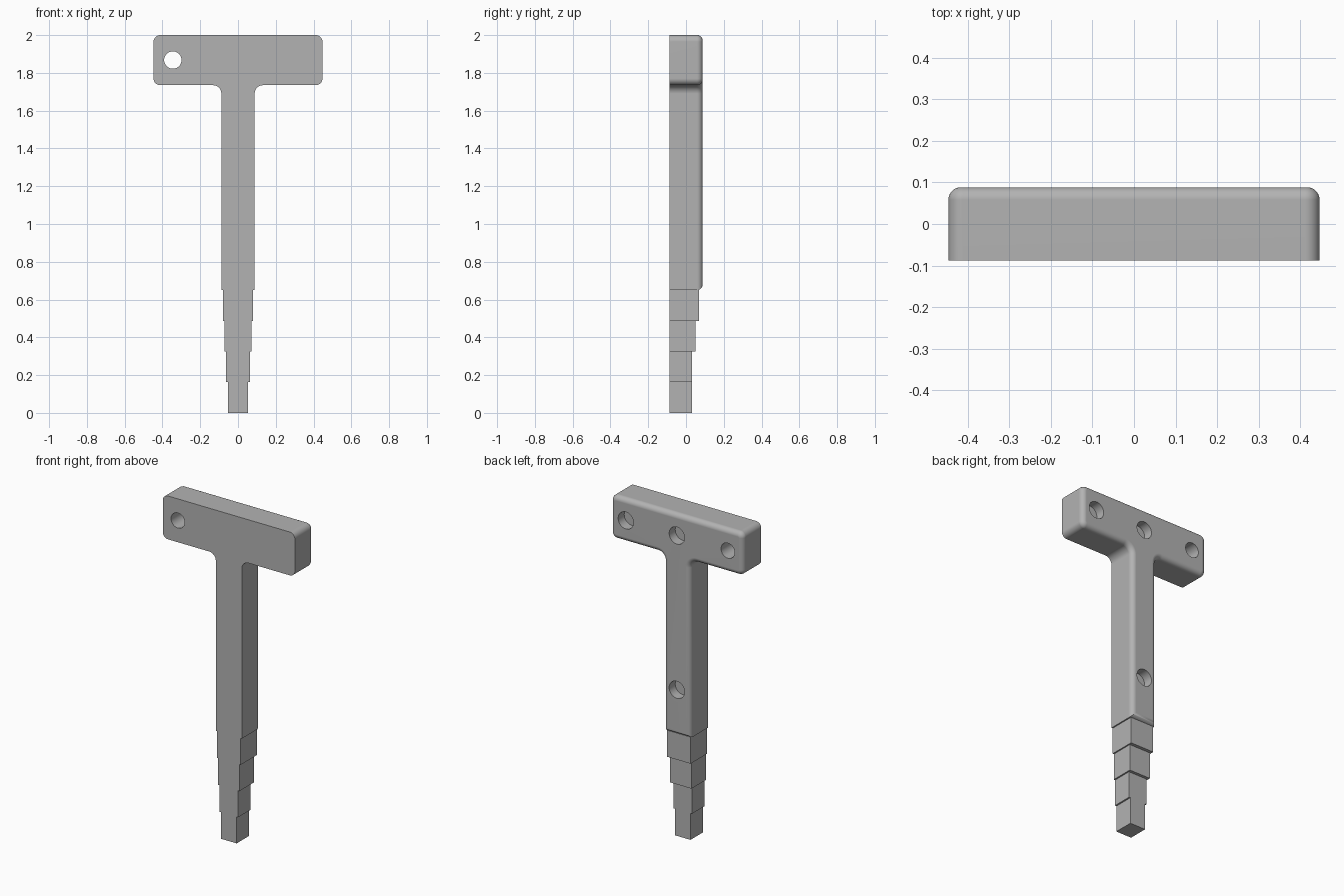
import bpy, bmesh, math
from mathutils import Matrix, Vector

cube = bpy.data.objects.get("Cube")
if cube:
    bpy.data.objects.remove(cube, do_unlink=True)

HEAD, SHAFT, DEPTH = 0.447, 0.088, 0.0885   # half sizes
TOP, HEAD_BASE, SHAFT_BASE = 2.0, 1.735, 0.65
CORNER, NECK, ROUND = 0.035, 0.045, 0.03    # radii
SEGS = 8

grey = bpy.data.materials.new("plain grey")
grey.use_nodes = True
grey.diffuse_color = (0.45, 0.45, 0.45, 1)
grey.node_tree.nodes["Principled BSDF"].inputs["Base Color"].default_value = grey.diffuse_color


def make_object(name, bm):
    bmesh.ops.recalc_face_normals(bm, faces=bm.faces[:])
    mesh = bpy.data.meshes.new(name)
    bm.to_mesh(mesh)
    bm.free()
    mesh.materials.append(grey)
    obj = bpy.data.objects.new(name, mesh)
    bpy.context.collection.objects.link(obj)
    return obj


def arc(cx, cz, r, start, end):
    angles = [math.radians(start + (end - start) * i / SEGS) for i in range(SEGS + 1)]
    return [(cx + r * math.cos(a), cz + r * math.sin(a)) for a in angles]


def outline(inset):
    """T-shaped outline, shrunk by the inset."""
    half = [(SHAFT - inset, SHAFT_BASE + inset)]
    half += arc(SHAFT + NECK, HEAD_BASE - NECK, NECK + inset, 180, 90)
    half += arc(HEAD - CORNER, HEAD_BASE + CORNER, CORNER - inset, -90, 0)
    half += arc(HEAD - CORNER, TOP - CORNER, CORNER - inset, 0, 90)
    return half + [(-x, z) for x, z in reversed(half)]


# T-shaped handle with a flat front and rounded back edges
bm = bmesh.new()
layers = [(-DEPTH, 0)]
for i in range(SEGS + 1):
    a = math.pi / 2 * i / SEGS
    layers.append((DEPTH - ROUND + ROUND * math.sin(a), ROUND * (1 - math.cos(a))))
rings = [[bm.verts.new((x, y, z)) for x, z in outline(t)] for y, t in layers]
for lower, upper in zip(rings, rings[1:]):
    for i in range(len(lower)):
        j = (i + 1) % len(lower)
        bm.faces.new((lower[i], lower[j], upper[j], upper[i]))
bm.faces.new(rings[0])
bm.faces.new(rings[-1])
handle = make_object("handle", bm)

# Holes: one right through, three shallow ones in the back
bm = bmesh.new()
for x, z, radius, floor in ((-0.345, 1.868, 0.046, -0.2), (0, 1.868, 0.052, 0.03),
                            (0.345, 1.868, 0.052, 0.03), (0, 0.925, 0.052, 0.03)):
    place = Matrix.Translation((x, (floor + 0.2) / 2, z)) @ Matrix.Rotation(math.pi / 2, 4, 'X')
    bmesh.ops.create_cone(bm, cap_ends=True, segments=40, radius1=radius, radius2=radius,
                          depth=0.2 - floor, matrix=place)
cutter = make_object("hole_cutter", bm)
cutter.hide_render = True
cut = handle.modifiers.new("holes", 'BOOLEAN')
cut.operation, cut.solver, cut.object = 'DIFFERENCE', 'EXACT', cutter

bpy.ops.object.select_all(action='DESELECT')
handle.select_set(True)
bpy.context.view_layer.objects.active = handle
bpy.ops.object.modifier_apply(modifier=cut.name)
bpy.data.objects.remove(cutter, do_unlink=True)
bpy.ops.object.shade_smooth_by_angle(angle=math.radians(30))
weighted = handle.modifiers.new("flat face normals", 'WEIGHTED_NORMAL')
weighted.keep_sharp = True

# Stepped tip, each block flush with the front
STEP = SHAFT_BASE / 4
for i, (half, back) in enumerate(((0.053, 0.032), (0.063, 0.032), (0.072, 0.05), (0.08, 0.07))):
    bm = bmesh.new()
    bmesh.ops.create_cube(bm, size=1)
    bmesh.ops.scale(bm, vec=(2 * half, back + DEPTH, STEP), verts=bm.verts[:])
    bmesh.ops.translate(bm, vec=Vector((0, (back - DEPTH) / 2, STEP * (i + 0.5))), verts=bm.verts[:])
    make_object(f"tip_step_{i + 1}", bm)
